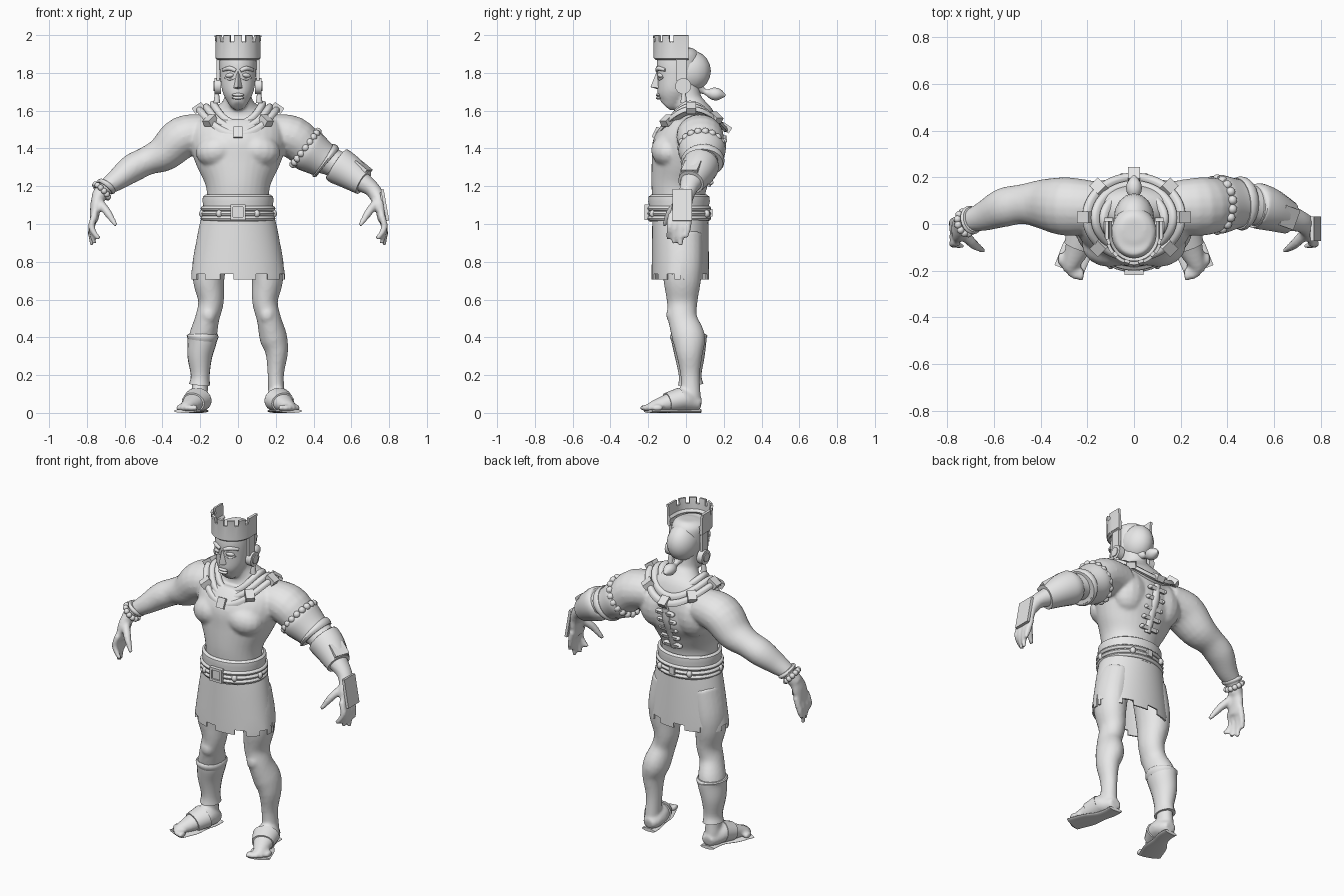
import bpy, bmesh
from math import sin, cos, pi, radians
from mathutils import Vector, Matrix, Euler

if "Cube" in bpy.data.objects:
    bpy.data.objects.remove(bpy.data.objects["Cube"])

grey = bpy.data.materials.new("pale grey")
grey.use_nodes = True
grey.diffuse_color = (.8, .8, .8, 1)
grey.node_tree.nodes["Principled BSDF"].inputs["Base Color"].default_value = (.8, .8, .8, 1)


def finish(name, bm, angle=40):
    """Turn a bmesh into a shaded, coloured object."""
    bmesh.ops.recalc_face_normals(bm, faces=bm.faces)
    mesh = bpy.data.meshes.new(name)
    bm.to_mesh(mesh)
    bm.free()
    mesh.materials.append(grey)
    mesh.shade_smooth()
    mesh.set_sharp_from_angle(angle=radians(angle))
    obj = bpy.data.objects.new(name, mesh)
    bpy.context.collection.objects.link(obj)
    return obj


def sweep(bm, points, wide=1, ref=(0, 1, 0), sides=20, steps=4):
    """Oval tube through (x, y, z, r) or (x, y, z, r_ref, r_side) points."""
    pts = [Vector((*p[:3], p[3] * wide, p[3]) if len(p) == 4 else p) for p in points]
    path = []
    for i in range(len(pts) - 1):
        a, b, c, d = pts[max(i - 1, 0)], pts[i], pts[i + 1], pts[min(i + 2, len(pts) - 1)]
        for k in range(steps):
            t = k / steps
            path.append(b + (c - a) * (t / 2) + (a * 2 - b * 5 + c * 4 - d) * (t * t / 2)
                        + (b * 3 - a - c * 3 + d) * (t ** 3 / 2))
    path.append(pts[-1])
    mids = [Vector(p[:3]) for p in path]
    rings = []
    for i, p in enumerate(path):
        along = (mids[min(i + 1, len(mids) - 1)] - mids[max(i - 1, 0)]).normalized()
        u = Vector(ref)
        u = (u - along * u.dot(along)).normalized()
        v = along.cross(u)
        turn = [2 * pi * k / sides for k in range(sides)]
        rings.append([bm.verts.new(mids[i] + u * p[3] * cos(a) + v * p[4] * sin(a)) for a in turn])
    for lo, hi in zip(rings, rings[1:]):
        for k in range(sides):
            j = (k + 1) % sides
            bm.faces.new((lo[k], lo[j], hi[j], hi[k]))
    bm.faces.new(rings[0])
    bm.faces.new(rings[-1])


def grid(bm, rows, closed, keep=lambda r, c: True, thick=0.0):
    """Sheet of quads from rows of points, thickened."""
    vs = [[bm.verts.new(p) for p in row] for row in rows]
    n = len(rows[0])
    for r in range(len(rows) - 1):
        for c in range(n if closed else n - 1):
            if keep(r, c):
                d = (c + 1) % n
                bm.faces.new((vs[r][c], vs[r][d], vs[r + 1][d], vs[r + 1][c]))
    bmesh.ops.delete(bm, geom=[v for v in bm.verts if not v.link_faces], context='VERTS')
    bmesh.ops.recalc_face_normals(bm, faces=bm.faces)
    bmesh.ops.solidify(bm, geom=bm.faces[:], thickness=thick)


def placed(centre, size, turn=(0, 0, 0)):
    rot = Euler([radians(a) for a in turn]).to_matrix().to_4x4()
    return Matrix.Translation(centre) @ rot @ Matrix.Diagonal((*size, 1))


def ball(bm, centre, size, turn=(0, 0, 0)):
    bmesh.ops.create_uvsphere(bm, u_segments=16, v_segments=10, radius=1, matrix=placed(centre, size, turn))


def box(bm, centre, size, turn=(0, 0, 0)):
    bmesh.ops.create_cube(bm, size=1, matrix=placed(centre, size, turn))


def beads(bm, centre, axis, radius, count, size):
    q = Vector(axis).to_track_quat('Z', 'Y')
    for k in range(count):
        a = 2 * pi * k / count
        ball(bm, Vector(centre) + q @ Vector((radius * cos(a), radius * sin(a), 0)), (size,) * 3)


def side(points, s):
    return [(p[0] * s, *p[1:]) for p in points]


def part(name, points, **kw):
    bm = bmesh.new()
    sweep(bm, points, **kw)
    return finish(name, bm)


# Body: overlapping muscles fused into one skin
bm = bmesh.new()
sweep(bm, [(0, -.03, .9, .12, .14), (0, -.03, 1, .14, .18), (0, -.037, 1.1, .137, .165),
           (0, -.037, 1.2, .147, .17), (0, -.02, 1.3, .165, .215), (0, .005, 1.4, .185, .25),
           (0, .035, 1.5, .155, .25), (0, .045, 1.56, .115, .2), (0, .03, 1.61, .085, .12),
           (0, .01, 1.66, .072, .075), (0, 0, 1.75, .07, .07)], sides=32)
sweep(bm, [(0, -.11, 1.625, .035, .03), (0, -.09, 1.65, .066, .055), (0, -.07, 1.7, .085, .082),
           (0, -.05, 1.77, .105, .094), (0, -.04, 1.85, .115, .098), (0, -.03, 1.91, .1, .09),
           (0, -.03, 1.93, .05, .05)], sides=28)
for s in (1, -1):
    ball(bm, (.105 * s, -.09, 1.39), (.12, .095, .09), (0, 12 * s, 0))
    ball(bm, (.12 * s, .1, 1.42), (.11, .09, .13))
    sweep(bm, side([(.16, .07, 1.48, .1), (.29, .075, 1.46, .112), (.39, .085, 1.375, .096),
                    (.48, .085, 1.335, .076), (.56, .07, 1.295, .075), (.64, .035, 1.235, .058),
                    (.71, .012, 1.185, .042), (.74, -.005, 1.14, .04)], s), wide=1.12)
    # Hands
    sweep(bm, side([(.735, 0, 1.16, .04, .034), (.752, -.02, 1.1, .055, .03),
                    (.762, -.033, 1.02, .056, .022)], s))
    for y, tip, x in ((-.08, .92, .735), (-.05, .895, .76), (-.015, .885, .775), (.015, .93, .785)):
        sweep(bm, side([(.758, y, 1.05, .019), (.775, y - .005, .98, .018), (x, y - .015, tip, .012)], s), sides=10)
    sweep(bm, side([(.73, -.04, 1.11, .024), (.69, -.085, 1.06, .022), (.645, -.115, .99, .012)], s), sides=10)
    # Legs and feet
    sweep(bm, side([(.12, -.02, .95, .09), (.15, -.02, .8, .09), (.155, -.02, .7, .083),
                    (.143, -.02, .59, .068), (.163, -.018, .5, .064), (.187, .014, .4, .073),
                    (.205, .018, .32, .06), (.2, .022, .2, .043), (.205, .025, .08, .045)], s), wide=1.2)
    ball(bm, (.155 * s, -.07, .52), (.042, .035, .05))
    foot = side([(.2, .08, .045, .03), (.2, .03, .055, .05), (.215, -.03, .07, .06),
                 (.24, -.1, .052, .047), (.268, -.17, .036, .03), (.28, -.2, .028, .02)], s)
    sweep(bm, foot, wide=1.2, ref=(1, 0, 0))
    for k in range(5):
        ball(bm, ((.228 + k * .021) * s, -.215 + k * k * .004, .026), (.016, .032, .018))
    # Sandal sole and instep strap
    part("sole_" + ("left" if s > 0 else "right"),
         [(p[0], p[1], .01, .045 + .02 * (i > 2), .01) for i, p in enumerate(foot)], ref=(1, 0, 0))
    part("instep_strap_" + ("left" if s > 0 else "right"),
         side([(.212, -.03, .07, .064), (.238, -.1, .054, .053)], s), wide=1.2, ref=(1, 0, 0))
body = finish("body", bm)
fuse = body.modifiers.new("fuse", 'REMESH')
fuse.mode, fuse.voxel_size, fuse.use_smooth_shade = 'VOXEL', .01, True
relax = body.modifiers.new("relax", 'SMOOTH')
relax.factor, relax.iterations = .5, 4

# Face
bm = bmesh.new()
nose = [(0, -.148, 1.825), (0, -.188, 1.725), (0, -.14, 1.71)]
nose += [(s * w, y, z) for s in (1, -1) for w, y, z in ((.012, -.135, 1.82), (.024, -.145, 1.72))]
bmesh.ops.convex_hull(bm, input=[bm.verts.new(p) for p in nose])
finish("nose", bm, 30)
bm = bmesh.new()
for s in (1, -1):
    ball(bm, (.044 * s, -.137, 1.787), (.025, .013, .012), (0, 8 * s, 25 * s))
    sweep(bm, side([(.012, -.153, 1.812, .01), (.045, -.145, 1.824, .012), (.08, -.11, 1.815, .008)], s))
    sweep(bm, side([(.018, -.146, 1.772, .004), (.045, -.14, 1.766, .006), (.07, -.122, 1.776, .004)], s))
for z in (1.684, 1.668):
    ball(bm, (0, -.146, z), (.032, .014, .009))
finish("eyes_and_lips", bm)

# Hair and ponytail
bm = bmesh.new()
ball(bm, (0, .02, 1.81), (.088, .112, .11))
sweep(bm, [(0, .06, 1.725, .035), (0, .1, 1.7, .014), (0, .14, 1.69, .032), (0, .175, 1.686, .03),
           (0, .208, 1.68, .006)], ref=(1, 0, 0))
finish("hair", bm)

# Crown, open at the back, with notched rim
def horseshoe(grow):
    arc = [radians(a) for a in range(-90, 91, 5)]
    bend = [((.106 + grow) * sin(a), -.045 - (.112 + grow) * cos(a)) for a in arc]
    return [(bend[0][0], .012), *bend, (bend[-1][0], .012)]


bm = bmesh.new()
grid(bm, [[(x, y, z) for x, y in horseshoe(g)] for g, z in ((0, 1.88), (0, 1.965), (.004, 2))], False,
     keep=lambda r, c: r < 1 or c % 6 not in (3, 4), thick=.014)
finish("crown", bm, 30)
bm = bmesh.new()
grid(bm, [[(x, y, z) for x, y in horseshoe(g)] for g, z in
          ((.002, 1.868), (.012, 1.876), (.014, 1.9), (.008, 1.925), (0, 1.932))], False, thick=.018)
finish("headband", bm)
bm = bmesh.new()
for s in (1, -1):
    box(bm, (.105 * s, -.025, 1.82), (.016, .055, .12))
finish("crown_side_straps", bm)

# Ear discs with pendants
bm = bmesh.new()
for s in (1, -1):
    for r, x, depth in ((.042, .108, .035), (.026, .113, .035)):
        bmesh.ops.create_cone(bm, cap_ends=True, segments=24, radius1=r, radius2=r, depth=depth,
                              matrix=placed((x * s, -.015, 1.73), (1, 1, 1), (0, 90, 0)))
    sweep(bm, side([(.112, -.012, 1.7, .01), (.112, -.012, 1.67, .014), (.112, -.012, 1.64, .018)], s))
finish("ear_discs", bm)

# Collar of three rounded bands with clasps
def collar_point(a, t, lift):
    drop = (.14 if cos(a) > 0 else .11) - .04 * t
    x, y = (.222 - .11 * t + lift / 2) * sin(a), .03 - .01 * t - (.19 - .09 * t + lift / 2) * cos(a)
    return Vector((x, y, 1.598 + .045 * t + lift - drop * cos(a) ** 2))


bm = bmesh.new()
ts = [k / 18 for k in range(19)]
grid(bm, [[collar_point(2 * pi * k / 64, t, .016 * abs(sin(3 * pi * t)) ** .5) for k in range(64)] for t in ts],
     True, thick=.018)
finish("collar", bm)
bm = bmesh.new()
for k in range(8):
    a = k * pi / 4
    tilt = 65 if k == 0 else 35
    box(bm, collar_point(a, .15, .01), (.05, .06, .035), (tilt, 0, k * 45))
finish("collar_clasps", bm)

# Spine ornament
bm = bmesh.new()
sweep(bm, [(0, .115, 1.2, .015, .02), (0, .15, 1.3, .018, .024), (0, .188, 1.39, .018, .024),
           (0, .2, 1.47, .015, .02)], sides=12)
for k in range(5):
    for s in (1, -1):
        spot = (s * .03, .13 + k * .018, 1.22 + k * .055)
        box(bm, spot, (.045, .022, .022), (-20, 0, 0))
        ball(bm, (s * .052, *spot[1:]), (.012, .016, .012))
finish("spine_ornament", bm)

# Skirt with notched hem and a slit on its left
def oval(rx, ry, z, cy=-.03, n=64):
    return [(rx * sin(2 * pi * k / n), cy - ry * cos(2 * pi * k / n), z) for k in range(n)]


bm = bmesh.new()
hem = [oval(.192 + .056 * t ** .8, .148 + .004 * t, 1.04 - .305 * t) for t in (0, .15, .35, .55, .75, 1)]
grid(bm, hem + [oval(.248, .152, .705)], True, thick=.008,
     keep=lambda r, c: (r < 5 or c % 7 < 4) and (r < 3 or c != 16))
finish("skirt", bm, 35)

# Belt: sash, rolled cords, buckle
bm = bmesh.new()
grid(bm, [oval(.172 + g, .147 + g, z, -.037) for g, z in
          ((.01, 1.01), (.014, 1.07), (.012, 1.1), (.016, 1.12), (.014, 1.145), (0, 1.155))], True, thick=.015)
finish("sash", bm)
for k, z in enumerate((1.03, 1.055, 1.082)):
    bm = bmesh.new()
    rows = [oval(.186 + .012 * cos(a), .158 + .012 * cos(a), z + .013 * sin(a), -.037)
            for a in [pi * j / 5 for j in range(11)]]
    grid(bm, rows, True, thick=.002)
    finish(f"belt_cord_{k}", bm)
bm = bmesh.new()
for s in (1, -1):
    box(bm, (.034 * s, -.206, 1.063), (.014, .025, .082))
    box(bm, (0, -.206, 1.063 + .034 * s), (.082, .025, .014))
    for x, y in ((.1, -.177), (.19, -.06), (.1, .11)):
        ball(bm, (x * s, y, 1.055), (.016, .016, .02))
box(bm, (0, -.2, 1.063), (.06, .02, .06))
box(bm, (0, .13, 1.06), (.035, .02, .04))
finish("buckle_and_studs", bm)

# Shin guard on the right leg
part("shin_guard", side([(.19, .015, .41, .078), (.19, .016, .38, .077), (.202, .02, .3, .066),
                         (.2, .022, .2, .05), (.203, .025, .15, .056)], -1), wide=1.2)
part("shin_guard_cuff", side([(.188, .014, .418, .078), (.188, .014, .405, .084), (.19, .015, .385, .078)], -1),
     wide=1.18)

# Left arm: scalloped armband, forearm guard, hand plate
bm = bmesh.new()
sweep(bm, [(.355, .083, 1.405, .112), (.38, .085, 1.385, .114), (.43, .087, 1.352, .1), (.465, .088, 1.33, .092)],
      wide=1.1)
sweep(bm, [(.448, .087, 1.34, .1), (.46, .088, 1.332, .106), (.472, .088, 1.322, .098)], wide=1.1)
beads(bm, (.357, .083, 1.403), (.8, 0, -.6), .11, 18, .02)
finish("armband", bm)
bm = bmesh.new()
sweep(bm, [(.515, .08, 1.32, .086), (.53, .078, 1.31, .098), (.58, .062, 1.28, .092), (.65, .032, 1.23, .074),
           (.665, .026, 1.22, .07)])
box(bm, (.66, .03, 1.3), (.08, .09, .03), (0, 38, -20))
finish("forearm_guard", bm)
bm = bmesh.new()
box(bm, (.778, -.02, 1.1), (.016, .105, .17), (0, -10, 0))
box(bm, (.774, -.02, 1.1), (.022, .08, .14), (0, -10, 0))
finish("hand_plate", bm)

# Right wrist bracelets
bm = bmesh.new()
beads(bm, (-.722, .005, 1.175), (-.7, -.2, -.7), .048, 12, .016)
sweep(bm, side([(.69, .02, 1.21, .05), (.697, .017, 1.2, .057), (.705, .014, 1.19, .05)], -1), wide=1.1)
finish("bracelets", bm)
